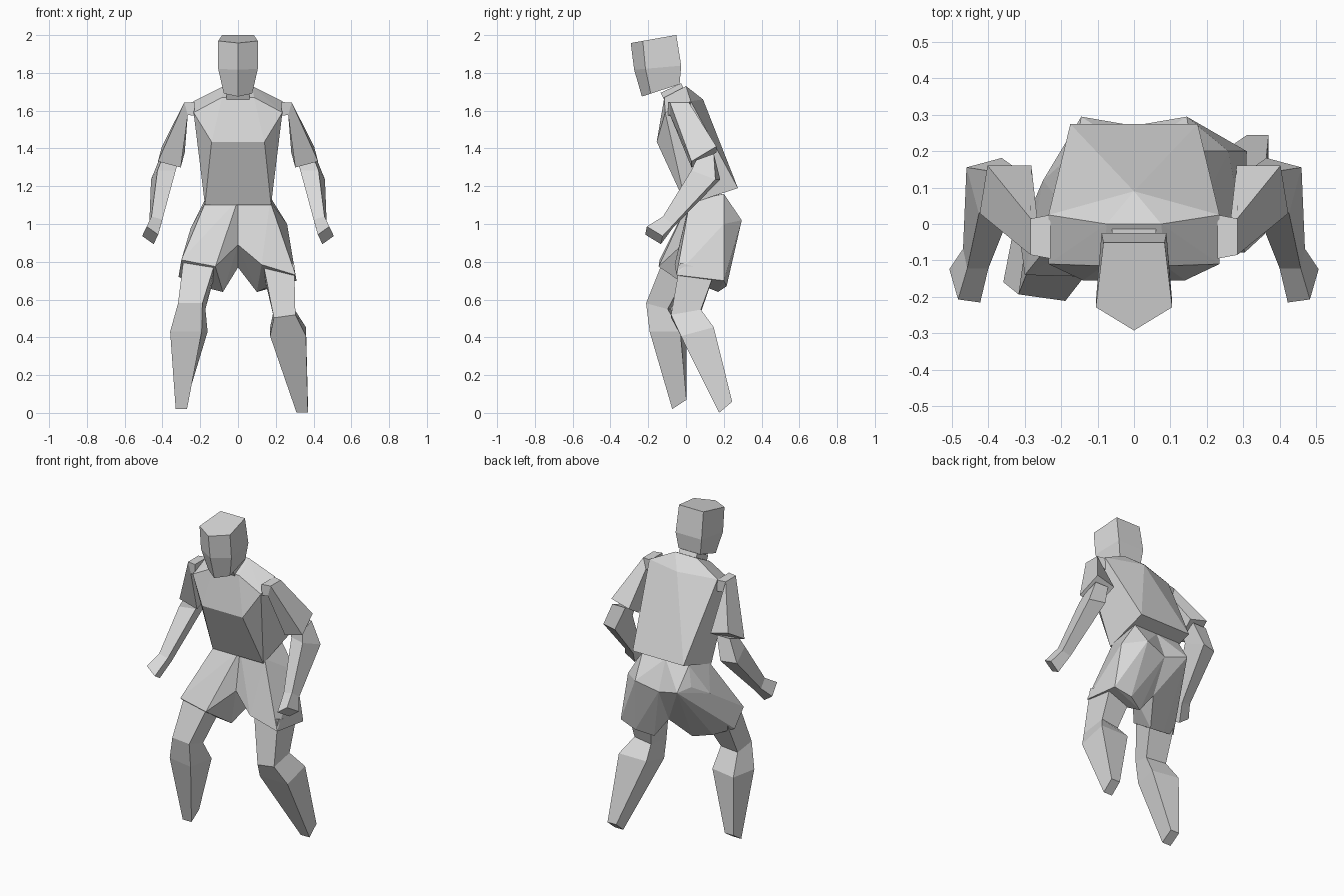
import bpy
import bmesh
from math import radians
from mathutils import Euler, Vector

if "Cube" in bpy.data.objects:
    bpy.data.objects.remove(bpy.data.objects["Cube"], do_unlink=True)

grey = bpy.data.materials.new("light_grey")
grey.use_nodes = True
colour = (0.7, 0.7, 0.7, 1)
grey.diffuse_color = colour
grey.node_tree.nodes["Principled BSDF"].inputs["Base Color"].default_value = colour


def finish(name, bm):
    """Turn a bmesh into a named, flat-shaded grey object."""
    bmesh.ops.recalc_face_normals(bm, faces=bm.faces[:])
    mesh = bpy.data.meshes.new(name)
    bm.to_mesh(mesh)
    bm.free()
    mesh.materials.append(grey)
    part = bpy.data.objects.new(name, mesh)
    bpy.context.collection.objects.link(part)


def ring(centre, width, depth, pitch=0, roll=0, yaw=0, taper=1, ridge=0):
    """Tilted four-sided section; a ridge adds a point in front."""
    half, reach = width / 2, depth / 2
    corners = [(-half, -reach), (half, -reach),
               (half * taper, reach), (-half * taper, reach)]
    if ridge:
        corners.insert(1, (0, -reach - ridge))
    turn = Euler((radians(pitch), radians(roll), radians(yaw))).to_matrix()
    return [Vector(centre) + turn @ Vector((x, y, 0)) for x, y in corners]


def flip(points):
    return [Vector((-p.x, p.y, p.z)) for p in points]


def loft(name, *sections):
    """Skin matching sections and cap both ends."""
    bm = bmesh.new()
    loops = [[bm.verts.new(p) for p in section] for section in sections]
    for lower, upper in zip(loops, loops[1:]):
        for i in range(len(lower)):
            j = (i + 1) % len(lower)
            bm.faces.new((lower[i], lower[j], upper[j], upper[i]))
    bm.faces.new(loops[0])
    bm.faces.new(loops[-1])
    finish(name, bm)


def faceted_solid(name, points):
    """Convex solid stretched over landmark points."""
    bm = bmesh.new()
    for p in points:
        bm.verts.new(p)
    hull = bmesh.ops.convex_hull(bm, input=bm.verts[:])
    inside = [v for v in hull["geom_interior"] if isinstance(v, bmesh.types.BMVert)]
    bmesh.ops.delete(bm, geom=inside, context="VERTS")
    bmesh.ops.dissolve_limit(bm, angle_limit=radians(1),
                             verts=bm.verts[:], edges=bm.edges[:])
    finish(name, bm)


# Head with a ridged face, and the neck
loft("head",
     ring((0, -.14, 1.985), width=.21, depth=.18, pitch=10, taper=.8, ridge=.065),
     ring((0, -.12, 1.83), width=.21, depth=.19, pitch=5, taper=.85, ridge=.06),
     ring((0, -.11, 1.715), width=.15, depth=.16, pitch=18, ridge=.05))
loft("neck",
     ring((0, -.08, 1.72), width=.12, depth=.12, pitch=25),
     ring((0, -.04, 1.64), width=.12, depth=.12, pitch=25))

# Shirt body from named landmarks
upper_back = Vector((0, .09, 1.66))
front_hem = Vector((.175, 0, 1.1))
back_hem = Vector((.175, .275, 1.19))
chest = Vector((.14, -.155, 1.435))
front_shoulder = Vector((.235, -.11, 1.59))
back_shoulder = Vector((.235, .025, 1.65))
front_collar = Vector((.085, -.115, 1.67))
back_collar = Vector((.075, 0, 1.73))
side = [front_hem, back_hem, chest, front_shoulder,
        back_shoulder, front_collar, back_collar]
faceted_solid("shirt", [upper_back] + side + flip(side))

# Arms, mirrored
wrist = ring((.435, -.095, 1.01), width=.06, depth=.07, pitch=-40, roll=-15)
arm = {
    "sleeve": [
        ring((.23, -.035, 1.61), width=.07, depth=.12, roll=-90),
        ring((.275, -.035, 1.61), width=.07, depth=.1, roll=-75),
        ring((.353, .095, 1.355), width=.125, depth=.155, pitch=32, roll=-15)],
    "forearm": [
        ring((.36, .1, 1.355), width=.09, depth=.1, pitch=20),
        ring((.395, .105, 1.26), width=.1, depth=.14, pitch=-20, yaw=-15),
        wrist],
    "hand": [
        wrist,
        ring((.465, -.17, .94), width=.075, depth=.1, pitch=-38, roll=-35, yaw=8)],
}
for part, sections in arm.items():
    loft("left_" + part, *sections)
    loft("right_" + part, *map(flip, sections))

# Shorts: shared waist, crotch and seat, then each leg's hip and hem
pelvis = [Vector(p) for p in (
    (0, .02, 1.13), (.17, .02, 1.12), (.16, .2, 1.16), (0, .2, 1.16),
    (0, -.02, .89), (0, .17, .77), (0, .27, .98), (.145, .295, 1.02))]
left_leg = [Vector(p) for p in (
    (.26, .2, 1), (.125, -.06, .785), (.305, -.05, .73),
    (.31, .2, .7), (.2, .215, .67), (.1, .17, .64))]
right_leg = [Vector(p) for p in (
    (-.25, .12, .98), (-.19, .22, 1.04), (-.12, -.145, .775), (-.3, -.14, .81),
    (-.315, -.03, .72), (-.2, .02, .67), (-.08, .05, .64))]
faceted_solid("left_short", pelvis + left_leg)
faceted_solid("right_short", flip(pelvis) + right_leg)

# Left leg, stepping back
left_knee = ring((.245, 0, .525), width=.115, depth=.16, pitch=10, roll=-8)
loft("left_thigh", ring((.215, .06, .77), width=.165, depth=.19, pitch=-15), left_knee)
loft("left_calf", left_knee,
     ring((.265, .06, .43), width=.19, depth=.18, pitch=15),
     ring((.34, .21, .03), width=.06, depth=.09, pitch=40))

# Right leg, stepping forward
right_knee = ring((-.245, -.145, .565), width=.13, depth=.12, pitch=-15, yaw=-8)
loft("right_thigh", ring((-.205, -.06, .77), width=.17, depth=.14, pitch=-25), right_knee)
loft("right_calf", right_knee,
     ring((-.26, -.095, .43), width=.17, depth=.165, yaw=-11),
     ring((-.3, -.035, .045), width=.06, depth=.09, pitch=33))
